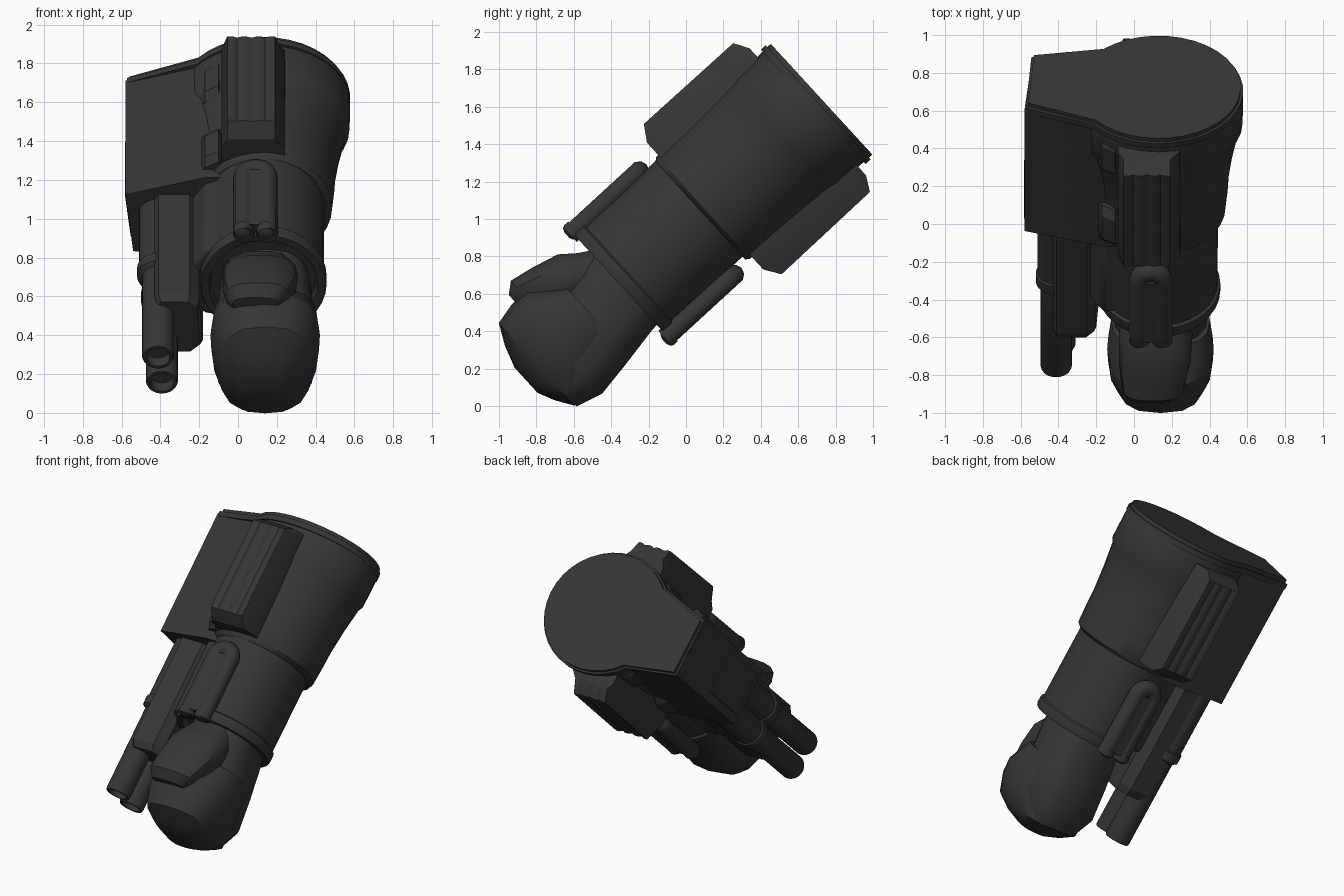
import bpy, bmesh, math
from mathutils import Vector

if "Cube" in bpy.data.objects:
    bpy.data.objects.remove(bpy.data.objects["Cube"])

# Local frame: x = world x, s = across the arm (towards lower back), t = along the arm to the fist
ORIGIN = Vector((0, 0.725, 1.64))
ACROSS = Vector((0, 0.676, -0.737))
ALONG = Vector((0, -0.737, -0.676))
CX = 0.13   # arm axis in x

dark = bpy.data.materials.new("dark_grey")
dark.diffuse_color = (0.037, 0.037, 0.037, 1)
dark.use_nodes = True
dark.node_tree.nodes["Principled BSDF"].inputs["Base Color"].default_value = dark.diffuse_color


def world(p):
    return ORIGIN + Vector((p[0], 0, 0)) + ACROSS * p[1] + ALONG * p[2]


def loft(name, rings, angle=32, bevel=0.0):
    """Skin a list of equal-length rings of (x, s, t) points, closed at both ends."""
    bm = bmesh.new()
    loops = [[bm.verts.new(world(p)) for p in r] for r in rings]
    n = len(rings[0])
    for a, b in zip(loops, loops[1:]):
        for i in range(n):
            j = (i + 1) % n
            bm.faces.new((a[i], a[j], b[j], b[i]))
    bm.faces.new(loops[0])
    bm.faces.new(loops[-1])
    bmesh.ops.recalc_face_normals(bm, faces=bm.faces)
    me = bpy.data.meshes.new(name)
    bm.to_mesh(me)
    bm.free()
    me.materials.append(dark)
    ob = bpy.data.objects.new(name, me)
    bpy.context.collection.objects.link(ob)
    if bevel:
        m = ob.modifiers.new("bevel", 'BEVEL')
        m.width, m.segments, m.limit_method = bevel, 2, 'ANGLE'
    bpy.ops.object.select_all(action='DESELECT')
    ob.select_set(True)
    bpy.context.view_layer.objects.active = ob
    bpy.ops.object.shade_smooth_by_angle(angle=math.radians(angle))
    return ob


def oval(t, hx, s0, s1, cx=CX, n=32, p=2.0):
    """Superellipse ring at t."""
    out = []
    for i in range(n):
        a = 2 * math.pi * i / n
        c, q = math.cos(a), math.sin(a)
        out.append((cx + hx * math.copysign(abs(c) ** (2 / p), c),
                    (s0 + s1) / 2 + (s1 - s0) / 2 * math.copysign(abs(q) ** (2 / p), q), t))
    return out


def prism(name, profile, t0, t1, **kw):
    return loft(name, [[(x, s, t) for x, s in profile] for t in (t0, t1)], **kw)


def turned(name, cx, cs, steps, n=24):
    return loft(name, [oval(t, r, cs - r, cs + r, cx, n) for t, r in steps])


# Upper arm: rim, smooth taper, end step
loft("upper_arm", [oval(t, hx, -hs, hs) for t, hx, hs in (
    (0.03, 0.44, 0.395), (0.05, 0.448, 0.40), (0.26, 0.445, 0.395), (0.29, 0.425, 0.388), (0.45, 0.395, 0.38),
    (0.62, 0.372, 0.375), (0.74, 0.366, 0.372), (0.86, 0.355, 0.37), (0.88, 0.33, 0.355))], angle=40)

# Sleeve with cuff
loft("sleeve", [oval(t, hx, -hx - 0.042, hx + 0.02) for t, hx in (
    (0.86, 0.315), (1.39, 0.312), (1.40, 0.327), (1.45, 0.327), (1.465, 0.32), (1.465, 0.28), (1.42, 0.27))])


# End cap: round with a wedge towards the side box
def cap_profile(grow):
    pts = []
    a0, a1 = -math.radians(140), math.radians(132)
    for i in range(29):
        a = a0 + (a1 - a0) * i / 28
        pts.append((CX + (0.435 + grow) * math.cos(a), (0.402 + grow) * math.sin(a)))
    return pts + [(-0.53 - grow, 0.25 + grow), (-0.56 - grow, -0.125 - grow)]


prism("end_cap", cap_profile(0.0), 0.0, 0.03)
prism("end_cap_seat", cap_profile(0.013), 0.025, 0.06)

# Side box holding the barrels, and its outer plate
prism("side_box", [(-0.58, -0.135), (-0.17, -0.255), (0.1, -0.255), (0.1, 0.3), (-0.12, 0.3), (-0.54, 0.26)],
      0.04, 0.91)
loft("box_plate", [[(-0.583, -0.09, t), (-0.56, -0.09, t), (-0.53, 0.2, t), (-0.553, 0.2, t)]
                   for t in (0.46, 0.86)])

for side, label in ((-1, "front"), (1, "back")):
    # Ribbed panel
    def panel(t, depth):
        top = [(-0.055, 0), (-0.03, 0), (-0.005, 0.01), (0.02, 0.002), (0.045, 0.002), (0.07, 0.01),
               (0.095, 0.002), (0.12, 0.002), (0.14, 0.01), (0.165, 0), (0.19, 0)]
        pts = [(-0.085, 0.30), (-0.085, 0.41)]
        pts += [(x, depth - g * (depth > 0.5)) for x, g in top]
        pts += [(0.24, 0.40), (0.245, 0.30)]
        return [(x, side * s, t) for x, s in pts]
    loft(label + "_panel", [panel(0.10, 0.46), panel(0.145, 0.54), panel(0.79, 0.545), panel(0.845, 0.46)],
         angle=30)

    # Clips between the box and the upper arm
    for k, t in enumerate((0.23, 0.73)):
        loft(f"{label}_clip_{k + 1}",
             [[(-0.19, side * 0.24, u), (-0.17, side * h, u), (-0.10, side * (h + 0.04), u), (-0.05, side * 0.24, u)]
              for u, h in ((t - 0.13, 0.27), (t - 0.08, 0.305), (t + 0.08, 0.305), (t + 0.12, 0.27))], angle=20)

    # Hairpin tube on the sleeve with a filler pad
    path = [(0.03, 1.48)]
    for i in range(13):
        a = math.pi - math.pi * i / 12
        path.append((0.09 + 0.06 * math.cos(a), 1.04 - 0.06 * math.sin(a)))
    path.append((0.15, 1.48))
    cu = bpy.data.curves.new(label + "_tube", 'CURVE')
    cu.dimensions = '3D'
    cu.bevel_depth, cu.bevel_resolution, cu.use_fill_caps = 0.055, 3, True
    sp = cu.splines.new('POLY')
    sp.points.add(len(path) - 1)
    for pt, (x, t) in zip(sp.points, path):
        pt.co = (*world((x, side * 0.375, t)), 1)
        pt.radius = 1
    sp.use_smooth = True
    cu.materials.append(dark)
    bpy.context.collection.objects.link(bpy.data.objects.new(label + "_tube", cu))
    prism(label + "_tube_pad", [(0.03, side * 0.3), (0.03, side * 0.42), (0.15, side * 0.42), (0.15, side * 0.3)],
          1.03, 1.45)
    # Knobs at the tube ends
    for k, x in enumerate((0.025, 0.145)):
        turned(f"{label}_tube_knob_{k + 1}", x, side * 0.385,
               ((1.44, 0.05), (1.47, 0.05), (1.485, 0.042), (1.495, 0.02)), 14)

# Barrel block and its mount on the sleeve
block = [(-0.43, -0.10), (-0.41, -0.135), (-0.25, -0.135), (-0.20, -0.08), (-0.18, 0.2), (-0.24, 0.26), (-0.38, 0.26)]
mid = (-0.3, 0.08)
loft("barrel_block", [[(mid[0] + (x - mid[0]) * k, mid[1] + (s - mid[1]) * k, t) for x, s in block]
                      for t, k in ((0.88, 1), (1.65, 1), (1.70, 0.88))], angle=20)
prism("barrel_mount", [(-0.24, -0.1), (-0.17, -0.21), (0.0, -0.27), (0.0, 0.27), (-0.17, 0.23), (-0.24, 0.17)],
      0.88, 1.42, angle=20, bevel=0.02)

# Twin barrels with collars and hollow muzzles
for k, (x, s) in enumerate(((-0.412, -0.005), (-0.392, 0.17))):
    turned(f"barrel_{k + 1}", x, s, (
        (0.88, 0.098), (1.325, 0.098), (1.33, 0.108), (1.39, 0.108), (1.405, 0.083), (1.995, 0.083),
        (2.008, 0.078), (2.008, 0.062), (1.95, 0.058)))

# Fist: palm, curled fingers, thumb
loft("palm", [oval(t, hx, s0, s1, 0.14, 16, 2.6) for t, hx, s0, s1 in (
    (1.40, 0.225, -0.22, 0.285), (1.52, 0.245, -0.22, 0.30), (1.72, 0.256, -0.17, 0.335),
    (1.93, 0.256, -0.1, 0.367), (2.075, 0.19, -0.05, 0.325))], angle=30)
loft("fingers", [oval(t, hx, s0, s1, 0.14, 16, 2.7) for t, hx, s0, s1 in (
    (1.685, 0.262, -0.195, 0.215), (1.78, 0.276, -0.26, 0.24), (1.86, 0.282, -0.315, 0.265),
    (1.96, 0.277, -0.312, 0.29), (2.08, 0.235, -0.285, 0.315), (2.14, 0.17, -0.17, 0.22),
    (2.18, 0.09, -0.05, 0.13))], angle=30)
loft("thumb", [oval(t, hx, s0, s1, cx, 14, 2.7) for t, hx, s0, s1, cx in (
    (1.44, 0.15, -0.23, 0.0, 0.12), (1.52, 0.18, -0.28, 0.0, 0.115), (1.60, 0.195, -0.345, -0.05, 0.115),
    (1.75, 0.19, -0.385, -0.1, 0.11), (1.88, 0.165, -0.41, -0.2, 0.10), (1.94, 0.12, -0.36, -0.27, 0.09))],
     angle=35)
